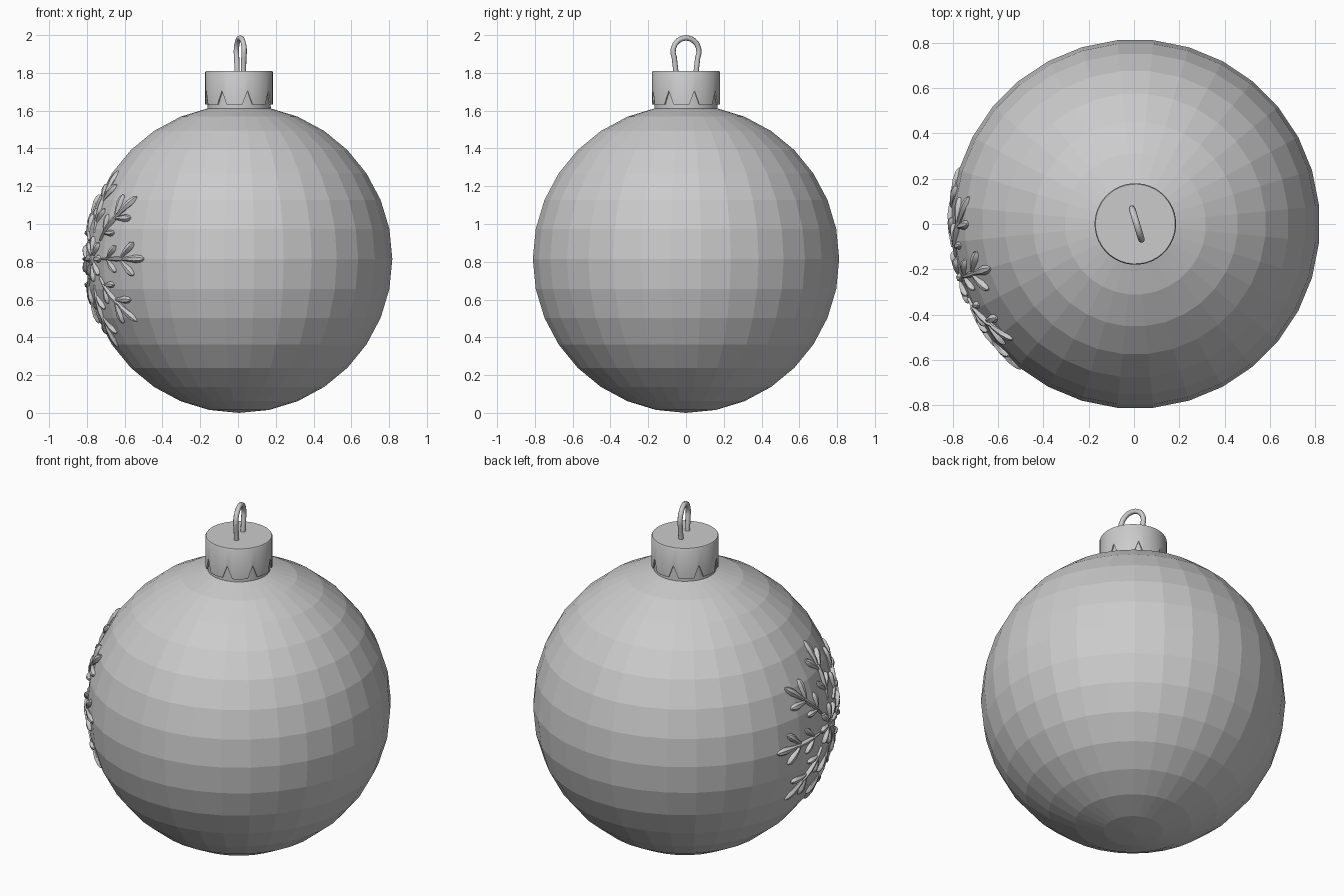
import bpy, bmesh, math
from mathutils import Vector

if "Cube" in bpy.data.objects:
    bpy.data.objects.remove(bpy.data.objects["Cube"])

CX = 0.006            # ball axis in x
R, CZ = 0.815, 0.815  # ball radius and centre height

grey = bpy.data.materials.new("light_grey")
grey.diffuse_color = (0.6, 0.6, 0.6, 1)
grey.use_nodes = True
grey.node_tree.nodes["Principled BSDF"].inputs["Base Color"].default_value = grey.diffuse_color


def finish(bm, name, smooth=None):
    bmesh.ops.recalc_face_normals(bm, faces=bm.faces[:])
    mesh = bpy.data.meshes.new(name)
    bm.to_mesh(mesh)
    bm.free()
    obj = bpy.data.objects.new(name, mesh)
    bpy.context.collection.objects.link(obj)
    mesh.materials.append(grey)
    if smooth:
        bpy.ops.object.select_all(action='DESELECT')
        obj.select_set(True)
        bpy.context.view_layer.objects.active = obj
        bpy.ops.object.shade_smooth_by_angle(angle=math.radians(smooth))
    return obj


# Faceted ball
bm = bmesh.new()
bmesh.ops.create_uvsphere(bm, u_segments=32, v_segments=16, radius=R)
ball = finish(bm, "ball")
ball.location = (CX, 0, CZ)
ball.rotation_euler.z = math.pi / 32

# Neck between ball and cap
bm = bmesh.new()
bmesh.ops.create_cone(bm, cap_ends=True, segments=40, radius1=0.168, radius2=0.165, depth=0.2)
neck = finish(bm, "neck", 30)
neck.location = (CX, 0, 1.68)

# Cap with eight pointed notches around its lower edge
bm = bmesh.new()
SEG = 40
profile = [(0.172, None), (0.180, None), (0.180, 1.803), (0.176, 1.81)]
rows = []
for r, z in profile:
    row = []
    for k in range(SEG):
        a = math.radians(284.5 + 9 * k)
        low = 1.705 if k % 5 == 0 else 1.632
        row.append(bm.verts.new((CX + r * math.cos(a), r * math.sin(a), low if z is None else z)))
    rows.append(row)
for lower, upper in zip(rows, rows[1:]):
    for k in range(SEG):
        n = (k + 1) % SEG
        bm.faces.new((lower[k], lower[n], upper[n], upper[k]))
bm.faces.new(rows[-1])
inner = [bm.verts.new((CX + (v.co.x - CX) * 0.95, v.co.y * 0.95, 1.79)) for v in rows[0]]
for k in range(SEG):
    n = (k + 1) % SEG
    bm.faces.new((rows[0][n], rows[0][k], inner[k], inner[n]))
bm.faces.new(inner[::-1])
finish(bm, "cap", 30)

# Hanging loop: a round arch whose legs draw in towards the cap
curve = bpy.data.curves.new("hanging_loop", 'CURVE')
curve.dimensions = '3D'
curve.bevel_depth = 0.0145
curve.bevel_resolution = 2
curve.use_fill_caps = True
arch = [(-0.055, 1.79), (-0.058, 1.825)]
for i in range(13):
    a = math.radians(205 - 230 * i / 12)
    arch.append((0.072 * math.cos(a), 1.913 + 0.0725 * math.sin(a)))
arch += [(0.058, 1.825), (0.055, 1.79)]
tilt = math.radians(107)
spline = curve.splines.new('POLY')
spline.points.add(len(arch) - 1)
for p, (s, z) in zip(spline.points, arch):
    p.co = (CX + 0.006 + s * math.cos(tilt), s * math.sin(tilt), z, 1)
helper = bpy.data.objects.new("loop_path", curve)
bpy.context.collection.objects.link(helper)
bpy.context.view_layer.update()
mesh = bpy.data.meshes.new_from_object(helper.evaluated_get(bpy.context.evaluated_depsgraph_get()))
bpy.data.objects.remove(helper)
bm = bmesh.new()
bm.from_mesh(mesh)
finish(bm, "hanging_loop", 50)

# Raised snowflake wrapped on the side of the ball
az = math.radians(197)
out = Vector((math.cos(az), math.sin(az), 0))
side = Vector((-math.sin(az), math.cos(az), 0))
up = Vector((0, 0, 1))


def on_ball(u, v, r):
    d = math.hypot(u, v)
    t = d / R
    tangent = (side * u + up * v) / max(d, 1e-6)
    return Vector((CX, 0, CZ)) + (out * math.cos(t) + tangent * math.sin(t)) * r


def leaf(bm, spin, start, lateral, angle, length, width):
    """Ridged teardrop; start and lateral are measured along the arm turned by spin."""
    cs, sn = math.cos(spin), math.sin(spin)
    ca, sa = math.cos(angle), math.sin(angle)
    rings = []
    for t, w, h in ((0, 0.4, 0.819), (0.3, 0.6, 0.826), (0.65, 1, 0.830),
                    (0.88, 0.8, 0.827), (1, 0.25, 0.819)):
        ring = []
        for s, r in ((-1, 0.796), (-1, 0.815), (-0.45, h), (0.45, h), (1, 0.815), (1, 0.796)):
            o = s * w * width / 2
            a = start + t * length * ca - o * sa
            b = lateral + t * length * sa + o * ca
            ring.append(bm.verts.new(on_ball(a * cs - b * sn, a * sn + b * cs, r)))
        rings.append(ring)
    for p, q in zip(rings, rings[1:]):
        for k in range(6):
            n = (k + 1) % 6
            bm.faces.new((p[k], p[n], q[n], q[k]))
    bm.faces.new(rings[0][::-1])
    bm.faces.new(rings[-1])


bm = bmesh.new()
for i in range(8):
    spin = math.pi / 4 * i
    leaf(bm, spin, 0.03, 0, 0, 0.09, 0.04)             # centre petal
    leaf(bm, spin, 0.14, 0, 0, 0.22, 0.026)            # stem
    leaf(bm, spin, 0.33, 0, 0, 0.165, 0.045)           # tip lobe
    for m in (-1, 1):
        leaf(bm, spin, 0.20, 0.006 * m, 0.75 * m, 0.095, 0.034)   # inner side lobes
        leaf(bm, spin, 0.32, 0.006 * m, 0.75 * m, 0.125, 0.042)   # outer side lobes
finish(bm, "snowflake", 35)
